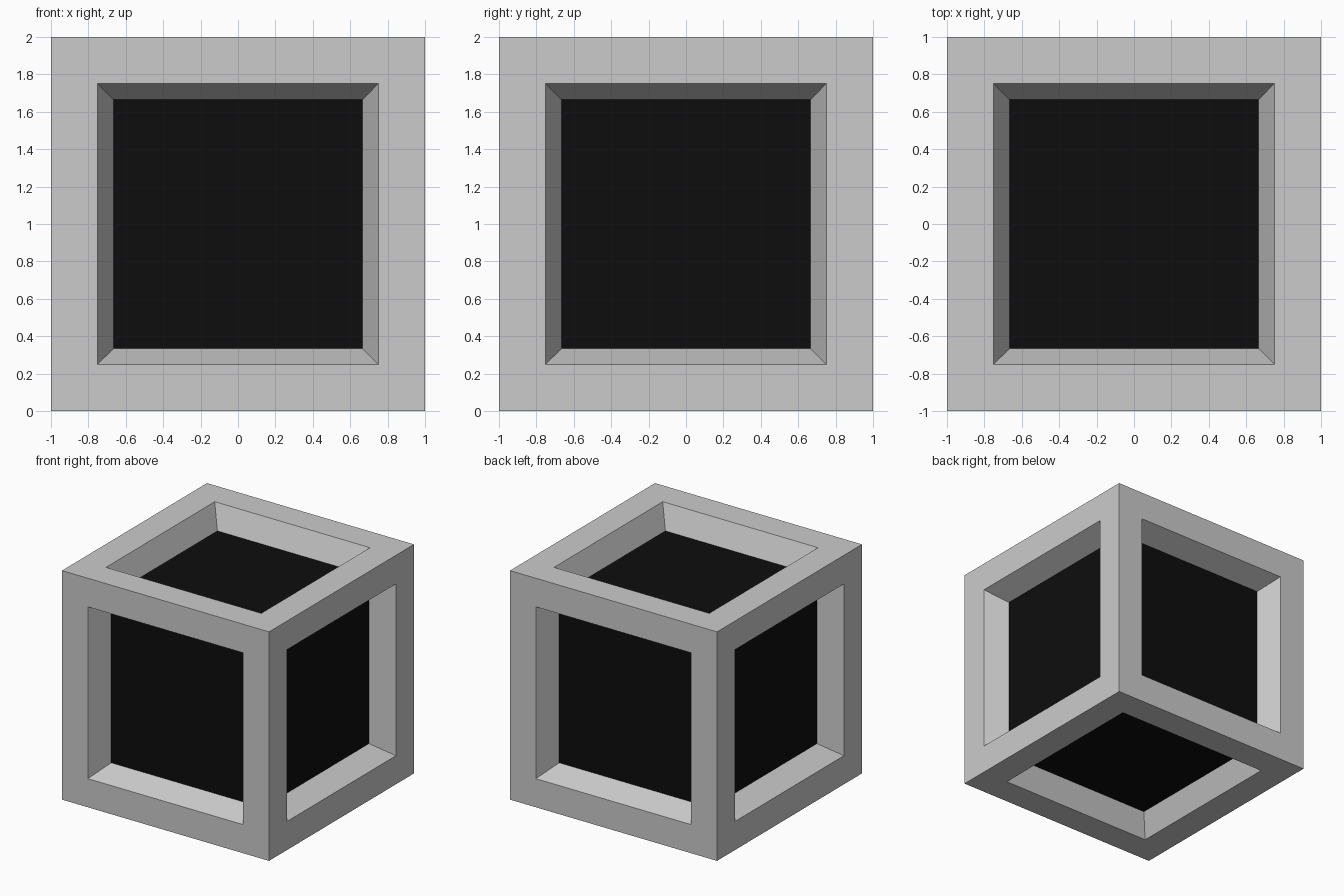
import bpy, bmesh
from mathutils import Matrix

if "Cube" in bpy.data.objects:
    bpy.data.objects.remove(bpy.data.objects["Cube"])

RIM, TAPER, DEPTH = 0.25, 0.085, 0.2


def recessed_cube(name, keep_panels):
    """Cube with a tapered recess in every face; keeps only the panels or only the frame."""
    bm = bmesh.new()
    bmesh.ops.create_cube(bm, size=2, matrix=Matrix.Translation((0, 0, 1)))
    panels = list(bm.faces)
    bmesh.ops.inset_individual(bm, faces=panels, thickness=RIM, use_even_offset=True)
    bmesh.ops.inset_individual(bm, faces=panels, thickness=TAPER, depth=-DEPTH,
                               use_even_offset=True)
    inner = set(panels)
    drop = [f for f in bm.faces if (f in inner) != keep_panels]
    bmesh.ops.delete(bm, geom=drop, context='FACES')
    mesh = bpy.data.meshes.new(name)
    bm.to_mesh(mesh)
    bm.free()
    obj = bpy.data.objects.new(name, mesh)
    bpy.context.collection.objects.link(obj)
    return obj


# Grey outer frame with sloped recess walls
recessed_cube("cube_frame", False)

# Black panels at the bottom of each recess
panels = recessed_cube("recessed_panels", True)
black = bpy.data.materials.new("black")
black.diffuse_color = (0.004, 0.004, 0.004, 1)
black.use_nodes = True
black.node_tree.nodes["Principled BSDF"].inputs["Base Color"].default_value = black.diffuse_color
panels.data.materials.append(black)
